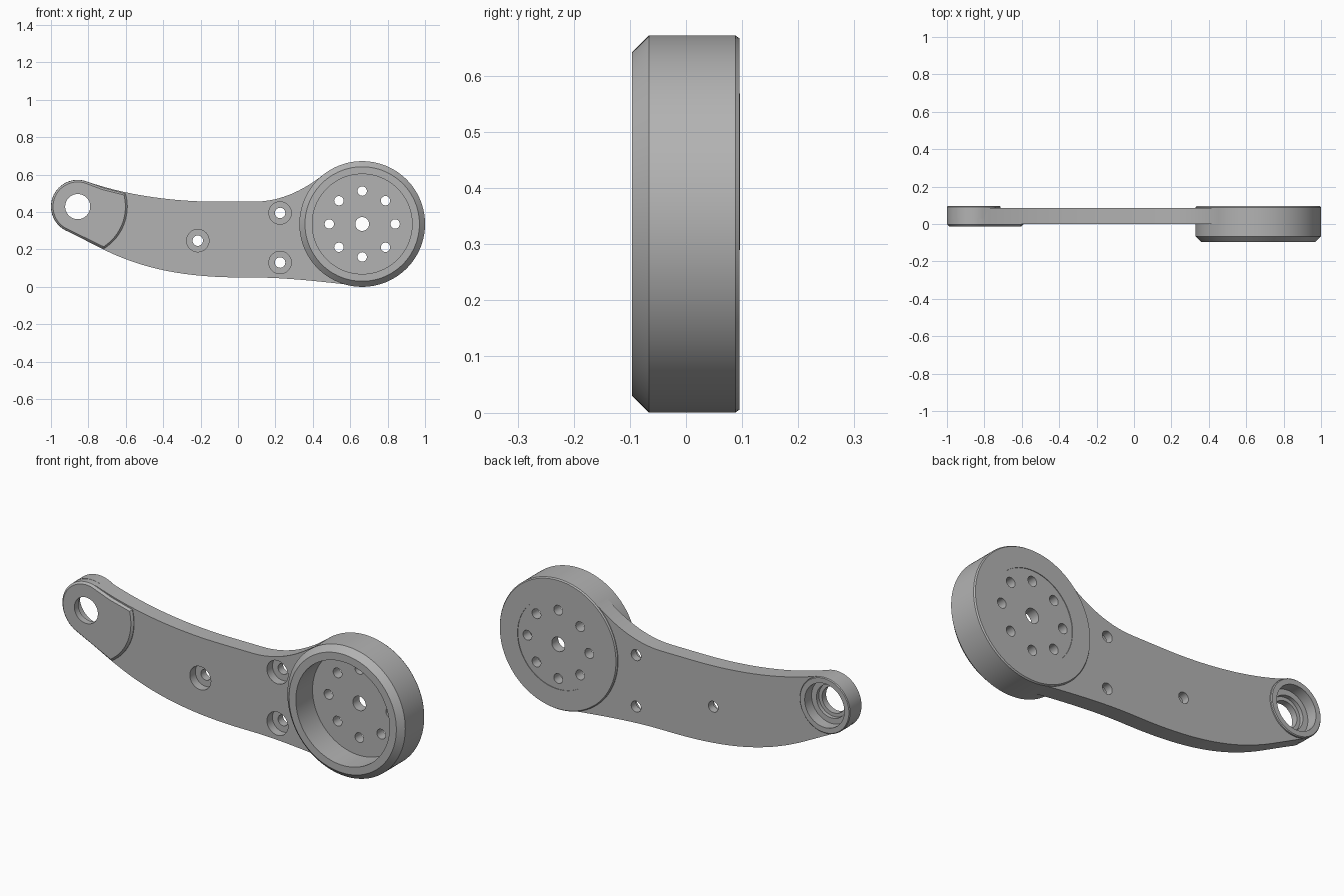
import bpy, bmesh
from math import sin, cos, radians, pi
from mathutils import Vector
from mathutils.geometry import interpolate_bezier

cube = bpy.data.objects.get("Cube")
if cube:
    bpy.data.objects.remove(cube)

grey = bpy.data.materials.new("satin_grey")
grey.use_nodes = True
grey.diffuse_color = (0.45, 0.45, 0.45, 1)
grey.node_tree.nodes["Principled BSDF"].inputs["Base Color"].default_value = grey.diffuse_color

BOSS = (-0.857, 0.429)
DRUM = (0.664, 0.336)


def finish(name, bm):
    bmesh.ops.recalc_face_normals(bm, faces=bm.faces)
    mesh = bpy.data.meshes.new(name)
    bm.to_mesh(mesh)
    bm.free()
    mesh.materials.append(grey)
    obj = bpy.data.objects.new(name, mesh)
    bpy.context.collection.objects.link(obj)
    return obj


def lathe(name, centre, profile, sides=96):
    """Closed solid turned about the y axis from (radius, y) points."""
    bm = bmesh.new()
    rings = []
    for r, y in profile:
        rings.append([bm.verts.new((centre[0] + r * cos(2 * pi * i / sides), y,
                                    centre[1] + r * sin(2 * pi * i / sides)))
                      for i in range(sides)])
    for a, b in zip(rings, rings[1:]):
        for i in range(sides):
            j = (i + 1) % sides
            bm.faces.new((a[i], a[j], b[j], b[i]))
    bm.faces.new(rings[0])
    bm.faces.new(rings[-1])
    return finish(name, bm)


def prism(name, outline, front, back, chamfer=0):
    """Outline in x, z given depth along y, with an optional front chamfer."""
    bm = bmesh.new()
    f = [bm.verts.new((x, front + chamfer, z)) for x, z in outline]
    b = [bm.verts.new((x, back, z)) for x, z in outline]
    face = bm.faces.new(f)
    bm.faces.new(b)
    for i in range(len(f)):
        j = (i + 1) % len(f)
        bm.faces.new((f[i], f[j], b[j], b[i]))
    bmesh.ops.recalc_face_normals(bm, faces=bm.faces)
    if chamfer:
        bmesh.ops.inset_region(bm, faces=[face], thickness=chamfer, depth=chamfer)
    return finish(name, bm)


def arc(centre, r, start, end, steps=32):
    angles = [radians(start + (end - start) * i / steps) for i in range(steps + 1)]
    return [(centre[0] + r * cos(a), centre[1] + r * sin(a)) for a in angles]


def curve(*points):
    return [tuple(p)[:2] for p in interpolate_bezier(*[Vector(p) for p in points], 20)]


def combine(target, tool, operation):
    mod = target.modifiers.new(operation, "BOOLEAN")
    mod.operation, mod.solver, mod.object = operation, "EXACT", tool
    bpy.context.view_layer.objects.active = target
    bpy.ops.object.modifier_apply(modifier=mod.name)


# Curved arm plate
outline = arc(BOSS, 0.142, 75, 243)
outline += curve((-0.73, 0.205), (-0.52, 0.10), (-0.3, 0.05), (0.03, 0.05))
outline += curve((0.08, 0.05), (0.2, 0.05), (0.35, 0.04), (0.60, 0.01))
outline += [DRUM]
outline += curve((0.45, 0.595), (0.34, 0.51), (0.22, 0.455), (0.08, 0.455))
outline += curve((-0.1, 0.455), (-0.35, 0.455), (-0.6, 0.49), (-0.81, 0.564))
body = prism("arm_body", outline, 0, 0.085)

# Round end boss and drum housing joined to the plate
boss = lathe("end_boss", BOSS, [(0.143, 0.03), (0.143, 0.092), (0.139, 0.096)])
drum = lathe("drum_housing", DRUM, [(0.306, -0.096), (0.336, -0.066), (0.336, 0.088),
                                    (0.331, 0.095), (0.23, 0.095), (0.23, 0.092)], 128)
for part in (boss, drum):
    combine(body, part, "UNION")
    bpy.data.objects.remove(part)

# Raised front pad around the small end
pad_outline = arc(BOSS, 0.142, 75, 243) + arc(BOSS, 0.265, -58, 15) + [(-0.72, 0.529)]
pad = prism("front_pad", pad_outline, -0.013, 0, 0.01)

# Bearing seat, drum recess and all drilled holes
bore = lathe("bore_cutter", BOSS, [(0.067, -0.2), (0.067, 0.02), (0.085, 0.02),
                                   (0.085, 0.04), (0.113, 0.04), (0.113, 0.2)])
cutters = [bore, lathe("recess_cutter", DRUM, [(0.267, -0.2), (0.267, 0.04)], 128),
           lathe("hub_cutter", DRUM, [(0.037, -0.2), (0.037, 0.2)], 32)]
for x, z in arc(DRUM, 0.176, 0, 315, 7):
    cutters.append(lathe("bolt_cutter", (x, z), [(0.025, -0.2), (0.025, 0.2)], 32))
for spot in ((-0.215, 0.247), (0.225, 0.395), (0.225, 0.13)):
    cutters.append(lathe("screw_cutter", spot, [(0.06, -0.2), (0.06, 0.045),
                                                (0.028, 0.045), (0.028, 0.2)], 32))
combine(pad, bore, "DIFFERENCE")
for cutter in cutters:
    combine(body, cutter, "DIFFERENCE")
    bpy.data.objects.remove(cutter)

# Smooth shading with crisp machined edges
bpy.ops.object.select_all(action="DESELECT")
for obj in (body, pad):
    obj.select_set(True)
bpy.context.view_layer.objects.active = body
bpy.ops.object.shade_smooth_by_angle(angle=radians(25))
